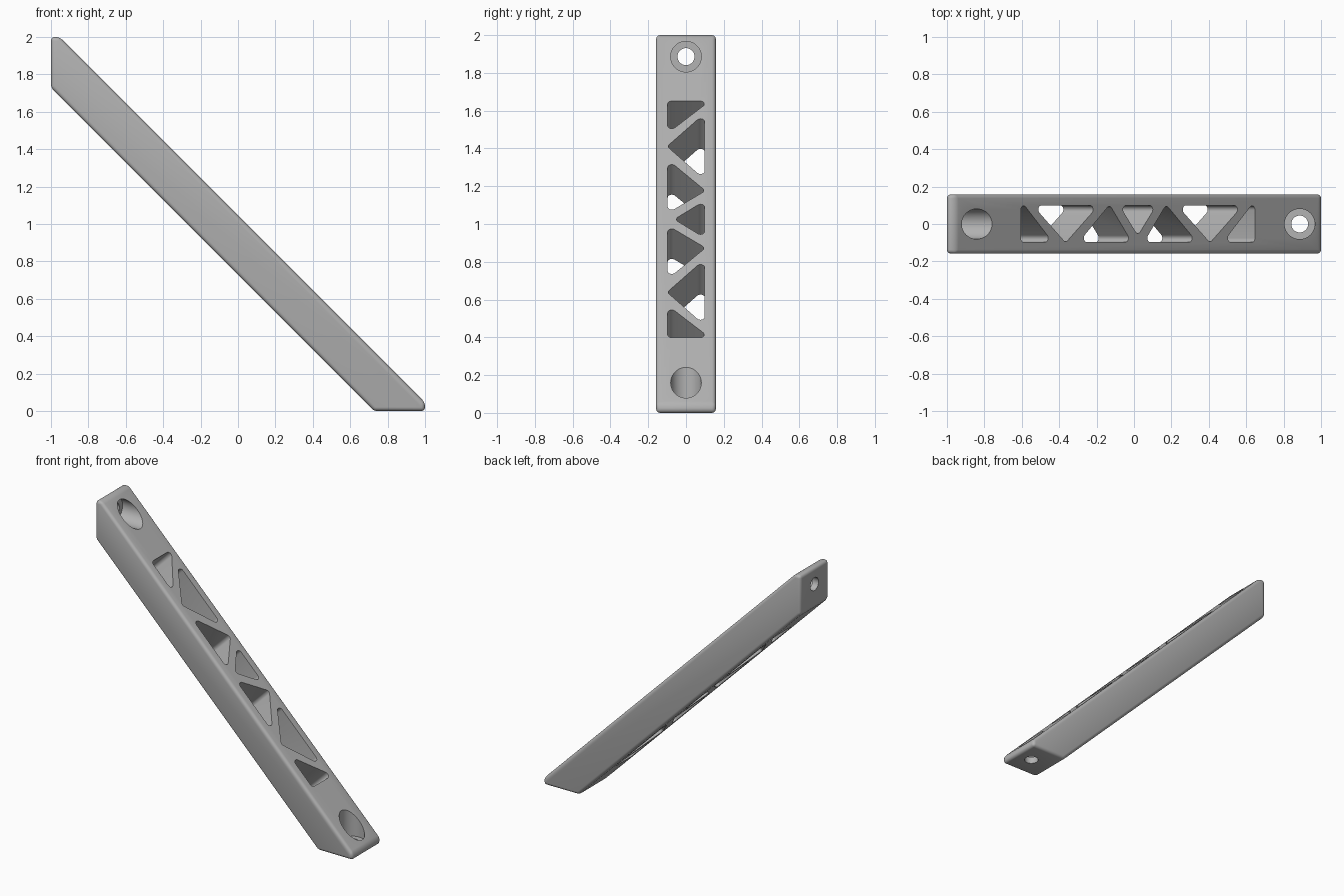
import bpy
import bmesh
import math
from mathutils import Vector, Matrix

old = bpy.data.objects.get("Cube")
if old:
    bpy.data.objects.remove(old, do_unlink=True)

ROOT2 = math.sqrt(2)
HALF_WIDTH = 0.158
SLOPE = 1.046            # upper face: x + z = SLOPE
UNDER = 0.728            # lower face: x + z = UNDER
MIDDLE = 0.021           # x about which the pocket pattern mirrors

grey = bpy.data.materials.new("plain grey")
grey.use_nodes = True
colour = (0.45, 0.45, 0.45, 1)
grey.diffuse_color = colour
grey.node_tree.nodes["Principled BSDF"].inputs["Base Color"].default_value = colour


def make_object(name, bm):
    bmesh.ops.recalc_face_normals(bm, faces=bm.faces)
    mesh = bpy.data.meshes.new(name)
    bm.to_mesh(mesh)
    bm.free()
    obj = bpy.data.objects.new(name, mesh)
    bpy.context.collection.objects.link(obj)
    mesh.materials.append(grey)
    return obj


def prism(points, shift):
    """Closed solid from a planar outline swept along a vector."""
    bm = bmesh.new()
    face = bm.faces.new([bm.verts.new(p) for p in points])
    swept = bmesh.ops.extrude_face_region(bm, geom=[face], use_keep_orig=True)
    verts = [g for g in swept["geom"] if isinstance(g, bmesh.types.BMVert)]
    bmesh.ops.translate(bm, verts=verts, vec=shift)
    return bm


def rounded(corners, r, steps=6):
    """Round the corners of a counter-clockwise triangle."""
    out = []
    for i, c in enumerate(corners):
        a = (corners[i - 1] - c).normalized()
        b = (corners[(i + 1) % 3] - c).normalized()
        half = a.angle(b) / 2
        centre = c + (a + b).normalized() * (r / math.sin(half))
        start = math.atan2(-a.x, a.y)
        start = math.atan2(-a.y, -a.x) - math.pi / 2
        turn = math.pi - 2 * half
        for k in range(steps + 1):
            t = start + turn * k / steps
            out.append(centre + r * Vector((math.cos(t), math.sin(t))))
    return out


def pocket(corners):
    """Triangular cutter square to the sloped face."""
    pts = [Vector((x * ROOT2, y)) for x, y in corners]
    area = (pts[1] - pts[0]).cross(pts[2] - pts[0])
    if area < 0:
        pts.reverse()
    flat = rounded(pts, 0.022)
    normal = Vector((1, 0, 1)) / ROOT2
    outline = [Vector((p.x / ROOT2, p.y, SLOPE - p.x / ROOT2)) + normal * 0.1 for p in flat]
    return make_object("pocket_cutter", prism(outline, normal * -0.5))


def bore(radius, start, end, upright):
    """Round cutter, vertical at the foot or level at the top end."""
    bm = bmesh.new()
    spin = Matrix() if upright else Matrix.Rotation(math.pi / 2, 4, "Y")
    mid = (start + end) / 2
    place = Vector((0.886, 0, mid)) if upright else Vector((mid - 1, 0, 1.886))
    bmesh.ops.create_cone(bm, cap_ends=True, segments=48, radius1=radius, radius2=radius,
                          depth=end - start, matrix=Matrix.Translation(place) @ spin)
    return make_object("bore_cutter", bm)


# Diagonal bar with softened edges
side = [(-1, UNDER + 1), (-1, 2), (SLOPE - 2, 2), (1, SLOPE - 1), (1, 0), (UNDER, 0)]
bm = prism([(x, -HALF_WIDTH, z) for x, z in side], Vector((0, 2 * HALF_WIDTH, 0)))
bmesh.ops.recalc_face_normals(bm, faces=bm.faces)
bmesh.ops.bevel(bm, geom=bm.edges[:], offset=0.021, offset_type="OFFSET", segments=4,
                profile=0.5, affect="EDGES", clamp_overlap=True)
bar = make_object("diagonal_brace", bm)

# Truss pockets: one half, mirrored, plus the middle one
half_pattern = [
    [(-0.605, -0.097), (-0.435, -0.097), (-0.605, 0.125)],
    [(-0.54, 0.099), (-0.19, 0.099), (-0.365, -0.1)],
    [(-0.295, -0.097), (-0.012, -0.097), (-0.13, 0.103)],
]
cutters = [pocket([(MIDDLE - 0.098, 0.099), (MIDDLE + 0.098, 0.099), (MIDDLE, -0.062)])]
for tri in half_pattern:
    cutters.append(pocket(tri))
    cutters.append(pocket([(2 * MIDDLE - x, y) for x, y in tri]))

# Screw holes with wide countersunk bores at both ends
for upright in (True, False):
    cutters.append(bore(0.081, 0.045, 0.6, upright))
    cutters.append(bore(0.045, -0.1, 0.3, upright))

bpy.ops.object.select_all(action="DESELECT")
bpy.context.view_layer.objects.active = bar
bar.select_set(True)
for cutter in cutters:
    mod = bar.modifiers.new("cut", "BOOLEAN")
    mod.operation = "DIFFERENCE"
    mod.solver = "EXACT"
    mod.object = cutter
    bpy.ops.object.modifier_apply(modifier=mod.name)
    bpy.data.objects.remove(cutter, do_unlink=True)

bpy.ops.object.shade_smooth_by_angle(angle=math.radians(35))
